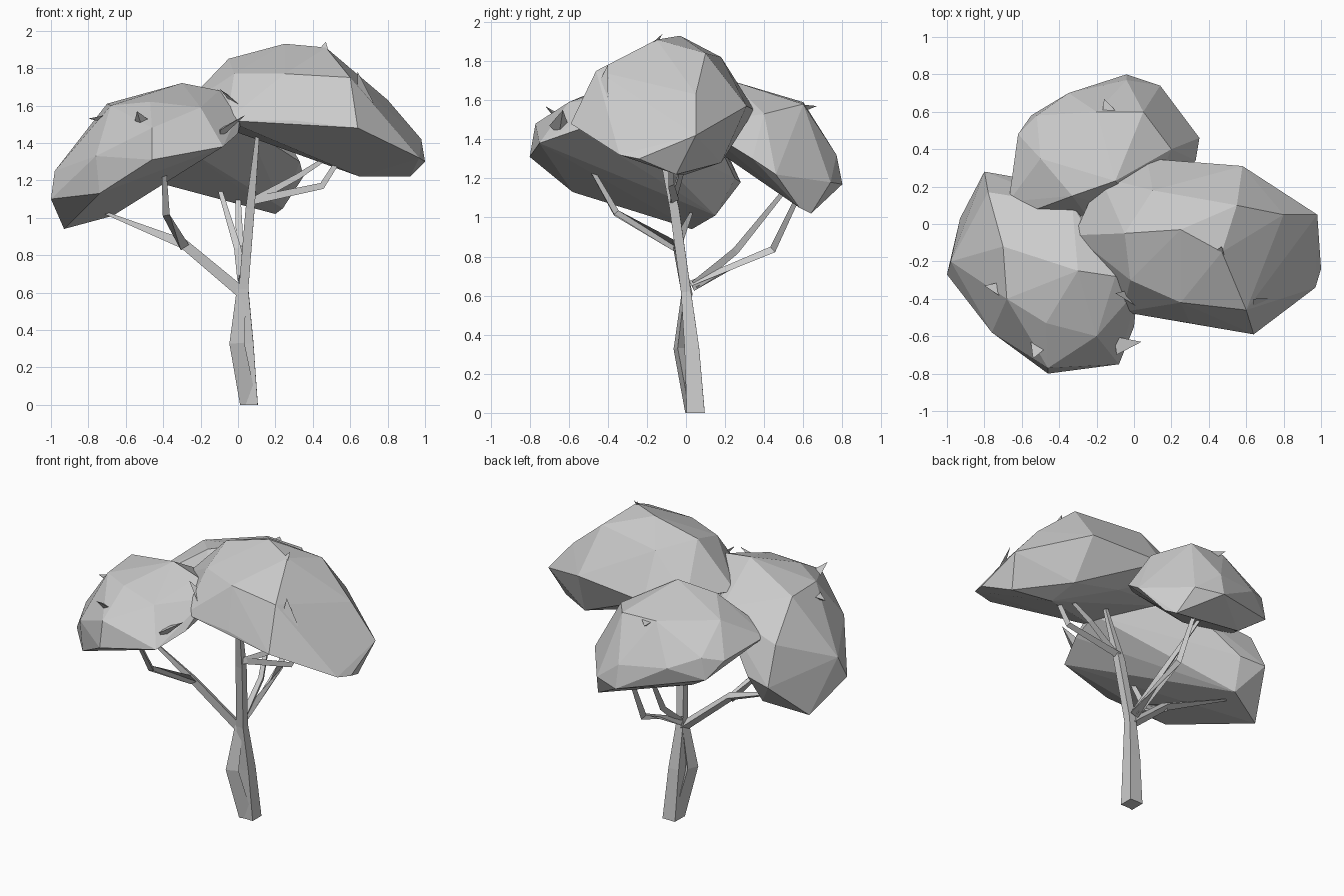
import bpy, bmesh
from math import cos, sin, tau
from mathutils import Vector


def make(name, bm):
    bmesh.ops.recalc_face_normals(bm, faces=bm.faces)
    me = bpy.data.meshes.new(name)
    bm.to_mesh(me)
    bm.free()
    ob = bpy.data.objects.new(name, me)
    bpy.context.collection.objects.link(ob)


def limb(name, pts, sides=3, turn=0.5):
    """Tapered faceted tube through (x, y, z, radius) points."""
    bm = bmesh.new()
    P = [Vector(p[:3]) for p in pts]
    rings = []
    for i, p in enumerate(P):
        t = (P[min(i + 1, len(P) - 1)] - P[max(i - 1, 0)]).normalized()
        if p.z == 0:
            t = Vector((0, 0, 1))
        ref = Vector((0, 1, 0)) if abs(t.y) < 0.8 else Vector((1, 0, 0))
        u = t.cross(ref).normalized()
        v = t.cross(u)
        rings.append([bm.verts.new(p + pts[i][3] * (u * cos(turn + k * tau / sides) + v * sin(turn + k * tau / sides)))
                      for k in range(sides)])
    for a, b in zip(rings, rings[1:]):
        for k in range(sides):
            j = (k + 1) % sides
            bm.faces.new((a[k], a[j], b[j], b[k]))
    bm.faces.new(rings[0])
    bm.faces.new(rings[-1])
    make(name, bm)


def hull(name, pts):
    """Faceted foliage mass wrapped around its corner points."""
    bm = bmesh.new()
    for p in pts:
        bm.verts.new(p)
    res = bmesh.ops.convex_hull(bm, input=bm.verts)
    junk = {g for g in res["geom_interior"] + res["geom_unused"] if isinstance(g, bmesh.types.BMVert)}
    bmesh.ops.delete(bm, geom=list(junk), context='VERTS')
    make(name, bm)


def tuft(name, tip, base, w):
    """Small leaf spike standing out of the foliage."""
    t, b = Vector(tip), Vector(base)
    side = (t - b).cross(Vector((0, 0, 1))).normalized() * w
    hull(name, [t, b + side, b - side, b - Vector((0, 0, w))])


# Trunk: bent stem and straight stem joining, the latter carrying on to the crown
limb("trunk_bent", [(.05, .035, 0, .055), (-.012, -.03, .33, .048), (.015, .0, .62, .03)], 3, .78)
limb("trunk_main", [(.06, .05, 0, .065), (.045, .03, .33, .053), (.03, 0, .62, .036),
                    (.065, -.06, 1.05, .034), (.11, -.16, 1.5, .012)], 4, .78)

# Branches
limb("branch_left", [(.02, 0, .6, .035), (-.29, -.05, .86, .03), (-.72, .03, 1.03, .008)])
limb("branch_left_fork", [(-.29, -.05, .85, .03), (-.385, -.36, 1.02, .022), (-.4, -.54, 1.34, .012)])
limb("branch_back", [(.02, .03, .65, .032), (.01, .44, .84, .024), (.0, .58, 1.13, .015)])
limb("branch_back_fork", [(.02, .04, .66, .026), (0, .25, .83, .022), (-.1, .52, 1.16, .013)])
limb("branch_right", [(.07, -.06, 1.09, .025), (.45, -.08, 1.17, .02), (.57, -.08, 1.36, .014)])
limb("branch_right_fork", [(.08, -.07, 1.09, .022), (.32, -.03, 1.22, .018), (.52, -.04, 1.35, .01)])

# Foliage masses
hull("foliage_right", [
    (-.32, -.06, 1.57), (-.18, .25, 1.6), (.07, .35, 1.55), (.58, .31, 1.57), (.98, .05, 1.42),
    (1, -.24, 1.3), (.97, -.34, 1.32), (.64, -.59, 1.48), (.3, -.53, 1.52), (-.06, -.47, 1.52),
    (.25, -.03, 1.93), (.47, -.15, 1.91), (-.05, -.05, 1.85), (-.02, -.3, 1.77), (.1, .18, 1.82),
    (.55, .1, 1.84), (.6, -.46, 1.75), (.8, .05, 1.63), (.25, -.42, 1.77),
    (.65, 0, 1.22), (.92, -.05, 1.22), (.62, .18, 1.28), (.25, .15, 1.38), (0, 0, 1.47)])
hull("foliage_left", [
    (-1, -.27, 1.1), (-.98, -.2, 1.25), (-.93, .03, .94), (-.8, .28, 1.18), (-.78, .17, 1.42),
    (-.63, .25, 1.2), (-.67, .15, 1.01), (-.33, .1, 1.52), (.02, -.35, 1.51), (.02, -.35, 1.6),
    (0, -.55, 1.45), (-.08, -.75, 1.38), (-.46, -.8, 1.31), (-.46, -.77, 1.48), (-.68, -.4, 1.6),
    (-.7, -.12, 1.61), (-.3, -.25, 1.72), (-.1, -.28, 1.68), (-.47, -.53, 1.62), (-.76, -.58, 1.33),
    (-.74, -.58, 1.13), (-.2, -.6, 1.59)])
hull("foliage_back", [
    (-.33, .15, 1.64), (-.1, .23, 1.7), (-.2, .6, 1.59), (.05, .6, 1.58), (.2, .4, 1.53),
    (-.5, .35, 1.58), (-.67, .12, 1.43), (-.6, .05, 1.45), (-.62, .48, 1.39), (-.55, .58, 1.28),
    (-.52, .58, 1.42), (-.35, .7, 1.35), (-.04, .8, 1.17), (-.04, .77, 1.32), (.14, .74, 1.18),
    (.35, .46, 1.22), (.33, .34, 1.3), (.05, .05, 1.48), (.2, .64, 1.02), (.24, .58, 1.05),
    (-.4, .5, 1.18), (-.25, .04, 1.5), (-.3, .1, 1.38)])

# Leaf tufts poking out of the masses
tuft("tuft_right_top", (.47, -.12, 1.94), (.44, -.2, 1.85), .06)
tuft("tuft_right_front", (.64, -.4, 1.78), (.68, -.44, 1.62), .06)
tuft("tuft_left_outer", (-.8, -.33, 1.53), (-.64, -.36, 1.56), .07)
tuft("tuft_left_front", (-.54, -.72, 1.57), (-.5, -.62, 1.5), .06)
tuft("tuft_left_corner", (.04, -.63, 1.55), (-.1, -.65, 1.47), .05)
tuft("tuft_centre", (-.1, -.37, 1.69), (.02, -.39, 1.6), .05)
tuft("tuft_back", (-.16, .67, 1.57), (-.12, .55, 1.58), .06)
